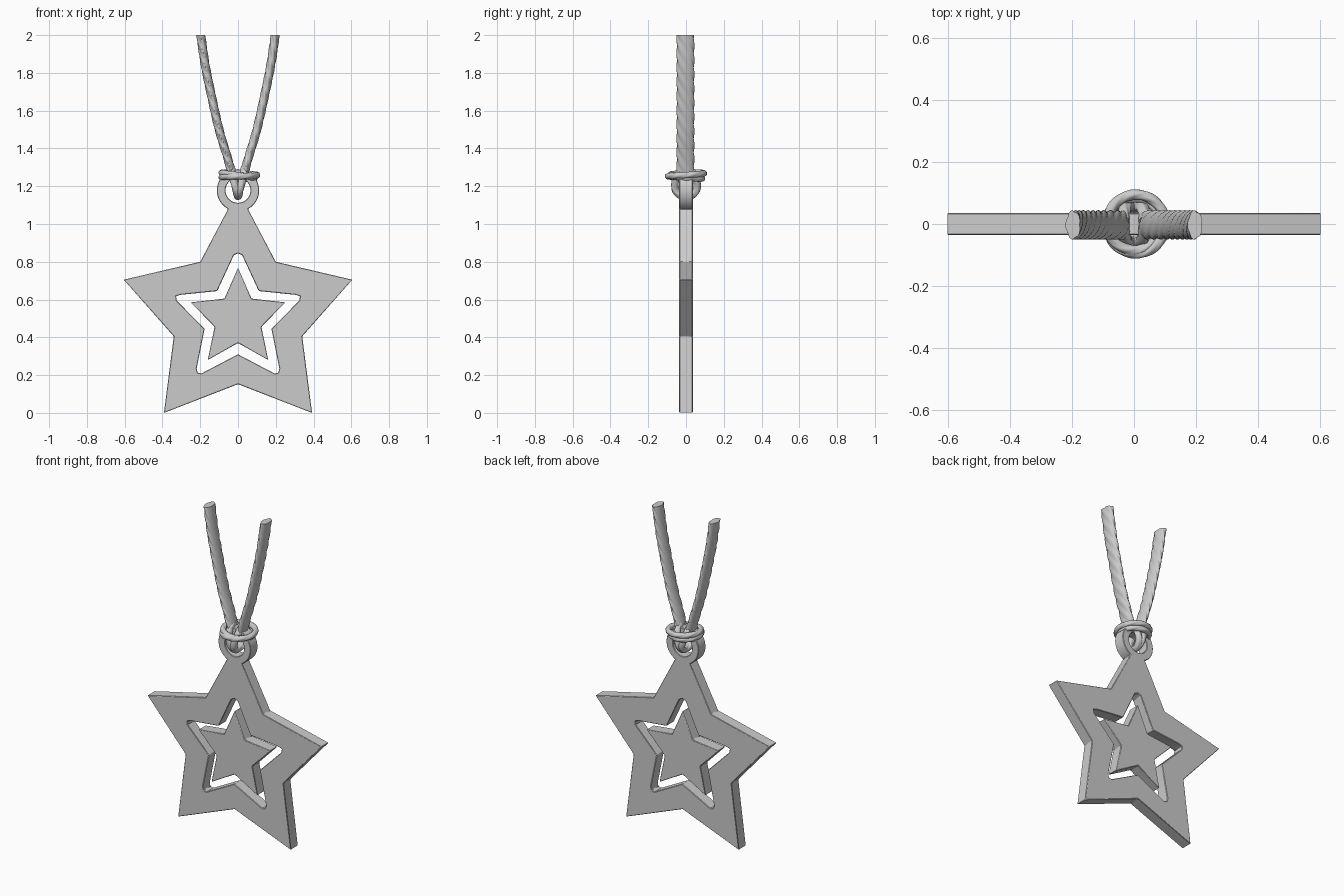
import bpy, bmesh, math
from mathutils import Vector

if "Cube" in bpy.data.objects:
    bpy.data.objects.remove(bpy.data.objects["Cube"])

HALF = 0.036  # half thickness of the flat parts


def finish(name, bm, angle=35):
    bmesh.ops.recalc_face_normals(bm, faces=bm.faces[:])
    me = bpy.data.meshes.new(name)
    bm.to_mesh(me)
    bm.free()
    ob = bpy.data.objects.new(name, me)
    bpy.context.collection.objects.link(ob)
    bpy.ops.object.select_all(action='DESELECT')
    ob.select_set(True)
    bpy.context.view_layer.objects.active = ob
    bpy.ops.object.shade_smooth_by_angle(angle=math.radians(angle))
    return ob


def mirrored(right):
    """Close a right-half outline (top to bottom) across x = 0."""
    return right + [(-x, z) for x, z in reversed(right) if abs(x) > 1e-6]


def plate(name, loops):
    """Flat plate in the xz plane; the first loop is the outline, the rest are holes."""
    bm = bmesh.new()
    edges = []
    for loop in loops:
        vs = [bm.verts.new((x, -HALF, z)) for x, z in loop]
        edges += [bm.edges.new((vs[i - 1], vs[i])) for i in range(len(vs))]
    bmesh.ops.triangle_fill(bm, edges=edges, use_beauty=True, use_dissolve=False,
                            normal=(0, -1, 0))
    ext = bmesh.ops.extrude_face_region(bm, geom=bm.faces[:])
    new = [g for g in ext['geom'] if isinstance(g, bmesh.types.BMVert)]
    bmesh.ops.translate(bm, verts=new, vec=(0, 2 * HALF, 0))
    ob = finish(name, bm, 30)
    bev = ob.modifiers.new("edge_bevel", 'BEVEL')
    bev.width = 0.003
    bev.segments = 1
    bev.limit_method = 'ANGLE'
    bev.angle_limit = math.radians(40)
    return ob


def smooth_path(pts, per=10):
    """Catmull-Rom curve through the points."""
    p = [Vector(q) for q in pts]
    p = [2 * p[0] - p[1]] + p + [2 * p[-1] - p[-2]]
    out = []
    for i in range(1, len(p) - 2):
        a, b, c, d = p[i - 1:i + 3]
        for k in range(per):
            t = k / per
            out.append(0.5 * (2 * b + (c - a) * t + (2 * a - 5 * b + 4 * c - d) * t * t
                              + (3 * b - a - 3 * c + d) * t ** 3))
    return out + [p[-2]]


def cord(name, path, ra, rb, ref, twist, closed=False, level=False, sides=32, lobes=5):
    """Twisted cord: oval section with helical ridges; level keeps sections horizontal."""
    bm = bmesh.new()
    n = len(path)
    rings, length = [], 0.0
    ref = Vector(ref)
    total = sum((path[i] - path[i - 1]).length for i in range(0 if closed else 1, n))
    turns = max(1, round(twist * total * lobes))
    for i, c in enumerate(path):
        if i:
            length += (c - path[i - 1]).length
        nxt = path[(i + 1) % n] if closed else path[min(i + 1, n - 1)]
        prv = path[i - 1] if closed else path[max(i - 1, 0)]
        t = (nxt - prv).normalized()
        u = (ref - t * ref.dot(t)).normalized()
        v = t.cross(u)
        if level:
            u, v = Vector((1, 0, 0)), Vector((0, 1, 0))
        ring = []
        for k in range(sides):
            a = math.tau * k / sides
            ridge = abs(math.sin(0.5 * (lobes * a + math.tau * turns * length / total)))
            r = 0.87 + 0.15 * ridge
            ring.append(bm.verts.new(c + u * (ra * r * math.cos(a)) + v * (rb * r * math.sin(a))))
        rings.append(ring)
    for i in range(n if closed else n - 1):
        A, B = rings[i], rings[(i + 1) % n]
        for k in range(sides):
            m = (k + 1) % sides
            bm.faces.new((A[k], A[m], B[m], B[k]))
    if not closed:
        bm.faces.new(rings[0])
        bm.faces.new(rings[-1])
    return finish(name, bm, 40)


# Outer star with hanging ring
RZ = 1.178
arc = [(0.112 * math.cos(a), RZ + 0.112 * math.sin(a))
       for a in (math.radians(90 - 152 * i / 20) for i in range(21))]
arc[0] = (0, RZ + 0.112)
outline = mirrored(arc + [(0.2, 0.8), (0.605, 0.705), (0.34, 0.405), (0.392, 0.0), (0, 0.152)])
star_hole = mirrored([(0, 0.845), (0.022, 0.835), (0.11, 0.645), (0.305, 0.625), (0.328, 0.618),
                      (0.325, 0.595), (0.177, 0.445), (0.219, 0.235), (0.214, 0.213),
                      (0.193, 0.209), (0, 0.31)])
ring_hole = [(0.066 * math.cos(math.tau * i / 32), RZ + 0.066 * math.sin(math.tau * i / 32))
             for i in range(32)]
plate("outer_star", [outline, star_hole, ring_hole])

# Loose star in the middle
plate("inner_star", [mirrored([(0, 0.768), (0.072, 0.605), (0.25, 0.585), (0.124, 0.455),
                               (0.16, 0.28), (0, 0.37)])])

# Two cord strands rising from the knot
for side, label in ((-1, "left"), (1, "right")):
    pts = [(side * x, -0.003, z) for x, z in
           ((0.028, 1.25), (0.055, 1.35), (0.1, 1.5), (0.145, 1.7), (0.175, 1.85), (0.197, 2.0))]
    cord(label + "_strand", smooth_path(pts, 26), 0.024, 0.047, (0, 1, 0), 2.6, level=True)

    # Loop of the strand passing through the ring
    loop = [(0.035, -0.01, 1.3), (0.028, -0.05, 1.25), (0.012, -0.058, 1.19), (0.004, -0.035, 1.155),
            (0, 0, 1.147), (-0.004, 0.035, 1.155), (-0.012, 0.058, 1.19), (-0.028, 0.05, 1.25),
            (-0.035, 0.01, 1.3)]
    cord(label + "_loop", smooth_path([(side * x, y, z) for x, y, z in loop], 8),
         0.02, 0.02, (1, 0, 0), 3)

# Knot wrapped twice around the strands
wrap = []
for i in range(160):
    t = 2 * math.tau * i / 160
    r = 0.09 + 0.007 * math.cos(t / 2)
    wrap.append(Vector((r * math.cos(t) + 0.004, r * math.sin(t),
                        1.255 + 0.014 * math.sin(t / 2 + 0.6) - 0.004 * math.cos(t))))
cord("knot_wrap", wrap, 0.017, 0.017, (0, 0, 1), 4, closed=True, sides=24, lobes=4)
